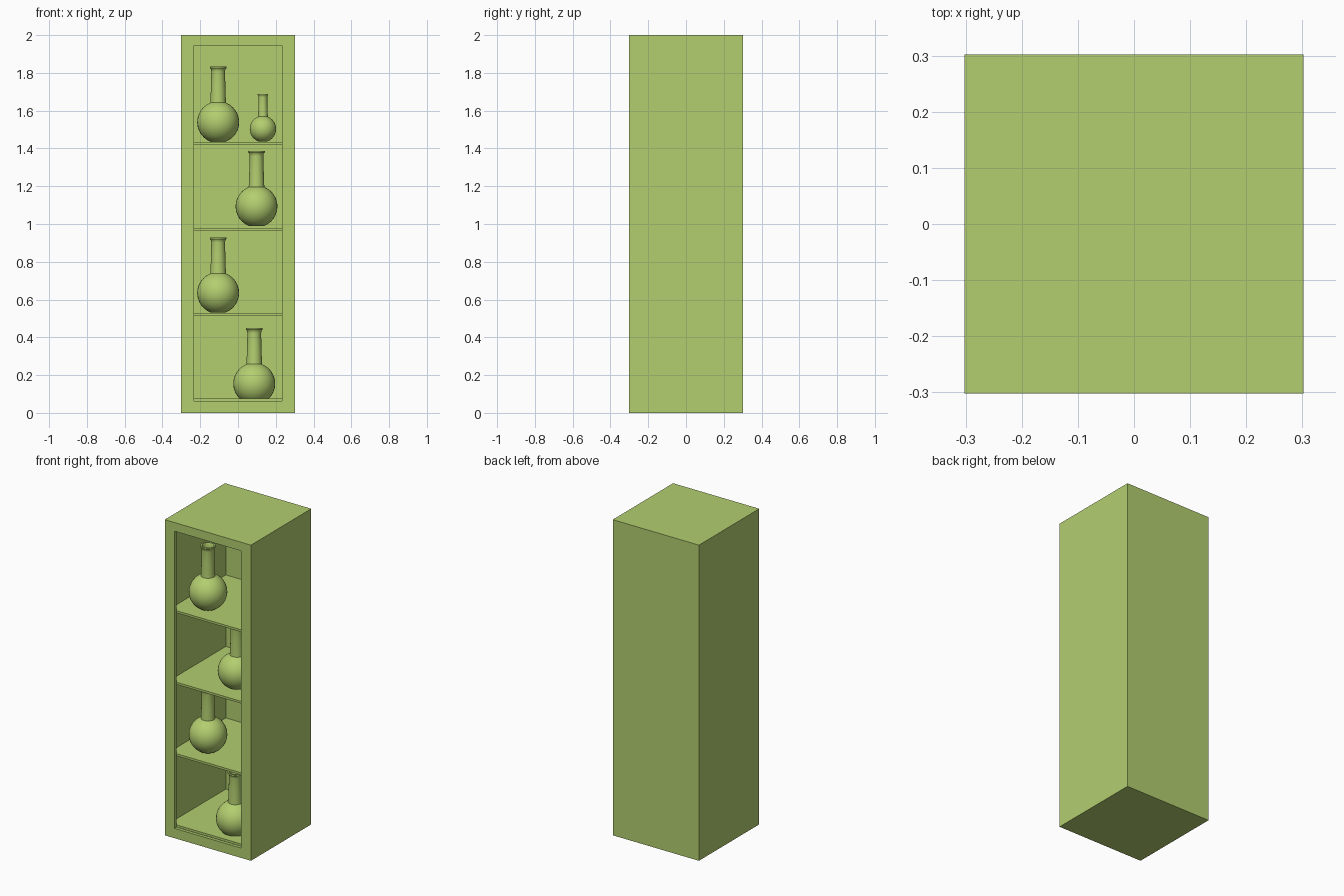
import bpy, bmesh, math

if "Cube" in bpy.data.objects:
    bpy.data.objects.remove(bpy.data.objects["Cube"])

mat = bpy.data.materials.new("green")
mat.diffuse_color = (0.45, 0.62, 0.16, 1)
mat.use_nodes = True
mat.node_tree.nodes["Principled BSDF"].inputs["Base Color"].default_value = mat.diffuse_color


def finish(name, bm):
    bmesh.ops.recalc_face_normals(bm, faces=bm.faces[:])
    mesh = bpy.data.meshes.new(name)
    bm.to_mesh(mesh)
    bm.free()
    mesh.materials.append(mat)
    obj = bpy.data.objects.new(name, mesh)
    bpy.context.collection.objects.link(obj)
    return obj


def skin_loops(bm, loops, cap=True):
    """Join consecutive closed loops of vertices with quads."""
    n = len(loops[0])
    for a, b in zip(loops, loops[1:]):
        for i in range(n):
            j = (i + 1) % n
            bm.faces.new((a[i], a[j], b[j], b[i]))
    if cap:
        bm.faces.new(loops[0])
        bm.faces.new(loops[-1])


def cabinet():
    # Rectangles (half width, z low, z high, y): outer shell, frame opening, inner cavity
    rects = [(0.302, 0, 2, 0.302), (0.302, 0, 2, -0.302),
             (0.233, 0.062, 1.945, -0.302), (0.233, 0.062, 1.945, -0.282),
             (0.281, 0.02, 1.98, -0.282), (0.281, 0.02, 1.98, 0.28)]
    bm = bmesh.new()
    loops = [[bm.verts.new(p) for p in
              ((-w, y, lo), (w, y, lo), (w, y, hi), (-w, y, hi))]
             for w, lo, hi, y in rects]
    skin_loops(bm, loops)
    finish("cabinet_shell", bm)


def shelf(name, top, thick=0.014):
    bm = bmesh.new()
    bmesh.ops.create_cube(bm, size=1)
    for v in bm.verts:
        v.co.x *= 0.562
        v.co.y *= 0.562
        v.co.z = top if v.co.z > 0 else top - thick
    finish(name, bm)


def flask(name, x, y, z, s=1.0, sides=32):
    # Round body, then tapered neck, flared rim and hollow inside of the neck
    r, cz = 0.111, 0.105
    prof = []
    for i in range(13):
        a = math.radians(-70 + i * (138 / 12))
        prof.append((r * math.cos(a), cz + r * math.sin(a)))
    prof += [(0.0405, 0.225), (0.038, 0.30), (0.0365, 0.372), (0.038, 0.384),
             (0.044, 0.391), (0.044, 0.399), (0.035, 0.399), (0.030, 0.385),
             (0.031, 0.30), (0.034, 0.205), (0.085, 0.155), (0.1, 0.105),
             (0.085, 0.05), (0.036, 0.012)]
    bm = bmesh.new()
    loops = []
    for pr, pz in prof:
        loops.append([bm.verts.new((pr * s * math.cos(t), pr * s * math.sin(t), pz * s))
                      for t in (2 * math.pi * k / sides for k in range(sides))])
    skin_loops(bm, loops)
    obj = finish(name, bm)
    obj.location = (x, y, z)
    bpy.ops.object.select_all(action='DESELECT')
    obj.select_set(True)
    bpy.context.view_layer.objects.active = obj
    bpy.ops.object.shade_smooth_by_angle(angle=math.radians(35))


cabinet()

# Shelves, bottom to top
for i, top in enumerate((0.076, 0.527, 0.98, 1.433)):
    shelf(f"shelf_{i + 1}", top)

# Flasks
flask("flask_bottom", 0.086, -0.15, 0.05)
flask("flask_lower", -0.105, -0.15, 0.53)
flask("flask_upper", 0.098, -0.15, 0.988)
flask("flask_top", -0.105, -0.15, 1.434)
flask("flask_small", 0.132, 0.05, 1.437, 0.63)
